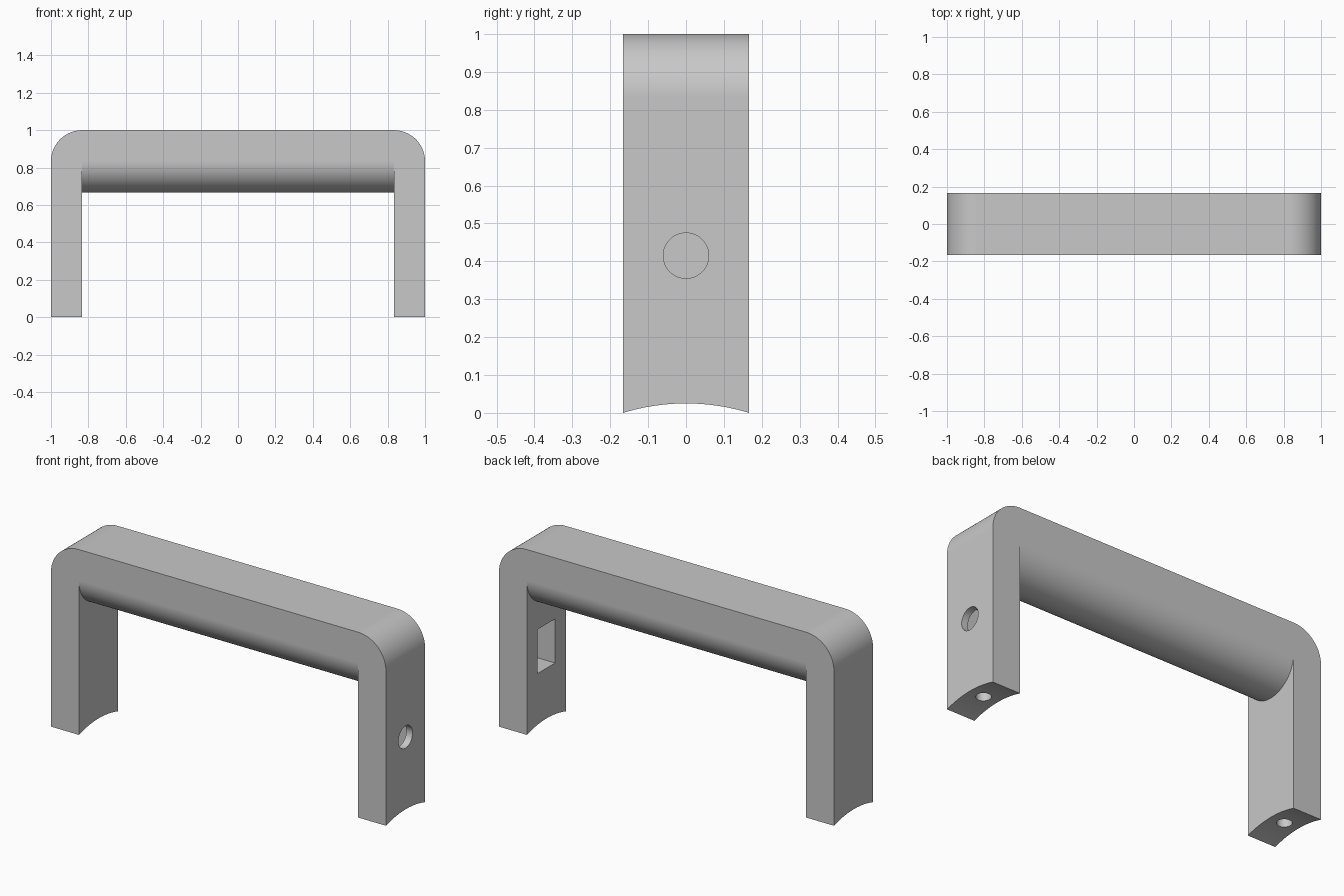
import bpy, bmesh, math
from mathutils import Vector

if "Cube" in bpy.data.objects:
    bpy.data.objects.remove(bpy.data.objects["Cube"])

T = 1 / 6            # leg thickness, half depth and corner radius
INNER = 1 - T        # inner face of the legs
DIP = 0.025          # rise of the curved feet
HOLE_Z = 0.415

grey = bpy.data.materials.new("Light Grey")
grey.use_nodes = True
grey.diffuse_color = (0.58, 0.58, 0.58, 1)
grey.node_tree.nodes["Principled BSDF"].inputs["Base Color"].default_value = (0.58, 0.58, 0.58, 1)


def arc(cx, cz, r, start, end, n):
    """Points along an arc, angles in degrees."""
    angles = [math.radians(start + (end - start) * i / n) for i in range(n + 1)]
    return [(cx + r * math.cos(a), cz + r * math.sin(a)) for a in angles]


def prism(name, points, axis, low, high):
    """Extrude a closed profile along x, y or z."""
    place = {"x": lambda u, v: (low, u, v),
             "y": lambda u, v: (u, low, v),
             "z": lambda u, v: (u, v, low)}[axis]
    bm = bmesh.new()
    face = bm.faces.new([bm.verts.new(place(u, v)) for u, v in points])
    grown = bmesh.ops.extrude_face_region(bm, geom=[face])["geom"]
    shift = Vector([(high - low) * (axis == a) for a in "xyz"])
    bmesh.ops.translate(bm, vec=shift, verts=[g for g in grown if isinstance(g, bmesh.types.BMVert)])
    bmesh.ops.recalc_face_normals(bm, faces=bm.faces)
    mesh = bpy.data.meshes.new(name)
    bm.to_mesh(mesh)
    bm.free()
    mesh.materials.append(grey)
    obj = bpy.data.objects.new(name, mesh)
    bpy.context.collection.objects.link(obj)
    return obj


def circle(cx, cy, r, n=48):
    return arc(cx, cy, r, 0, 360, n)[:-1]


# Handle block with rounded upper corners
outline = [(-1, 0), (1, 0)] + arc(INNER, INNER, T, 0, 90, 24) + arc(-INNER, INNER, T, 90, 180, 24)
handle = prism("handle", outline, "y", -T, T)

# Opening that leaves a half-round grip underneath
grip = [(-0.3, -0.2), (-0.3, INNER)] + arc(0, INNER, T, 180, 360, 48) + [(0.3, INNER), (0.3, -0.2)]
cutters = [prism("opening_cutter", grip, "x", -INNER, INNER)]

# Concave feet
foot_r = (T * T + DIP * DIP) / (2 * DIP)
cutters.append(prism("foot_cutter", circle(0, DIP - foot_r, foot_r, 128), "x", -1.2, 1.2))

# Screw holes under both legs
for side in (-1, 1):
    cutters.append(prism("screw_cutter", circle(side * (1 - T / 2), 0, 0.037), "z", -0.1, 0.25))

# Button hole outside and rectangular pocket inside the left leg
cutters.append(prism("button_cutter", circle(0, HOLE_Z, 0.06), "x", 0.92, 1.1))
w, h = 0.074, 0.119
pocket = [(-w, HOLE_Z - h), (w, HOLE_Z - h), (w, HOLE_Z + h), (-w, HOLE_Z + h)]
cutters.append(prism("pocket_cutter", pocket, "x", 0.8, 0.963))

# Apply the cuts
bpy.ops.object.select_all(action="DESELECT")
bpy.context.view_layer.objects.active = handle
handle.select_set(True)
for cutter in cutters:
    cutter.hide_render = True
    mod = handle.modifiers.new("Cut", "BOOLEAN")
    mod.operation = "DIFFERENCE"
    mod.solver = "EXACT"
    mod.object = cutter
    bpy.ops.object.modifier_apply(modifier=mod.name)
    bpy.data.objects.remove(cutter)

# Smooth curves, crisp edges
bpy.ops.object.shade_smooth_by_angle(angle=math.radians(25))
weighted = handle.modifiers.new("Weighted Normals", "WEIGHTED_NORMAL")
weighted.keep_sharp = True
